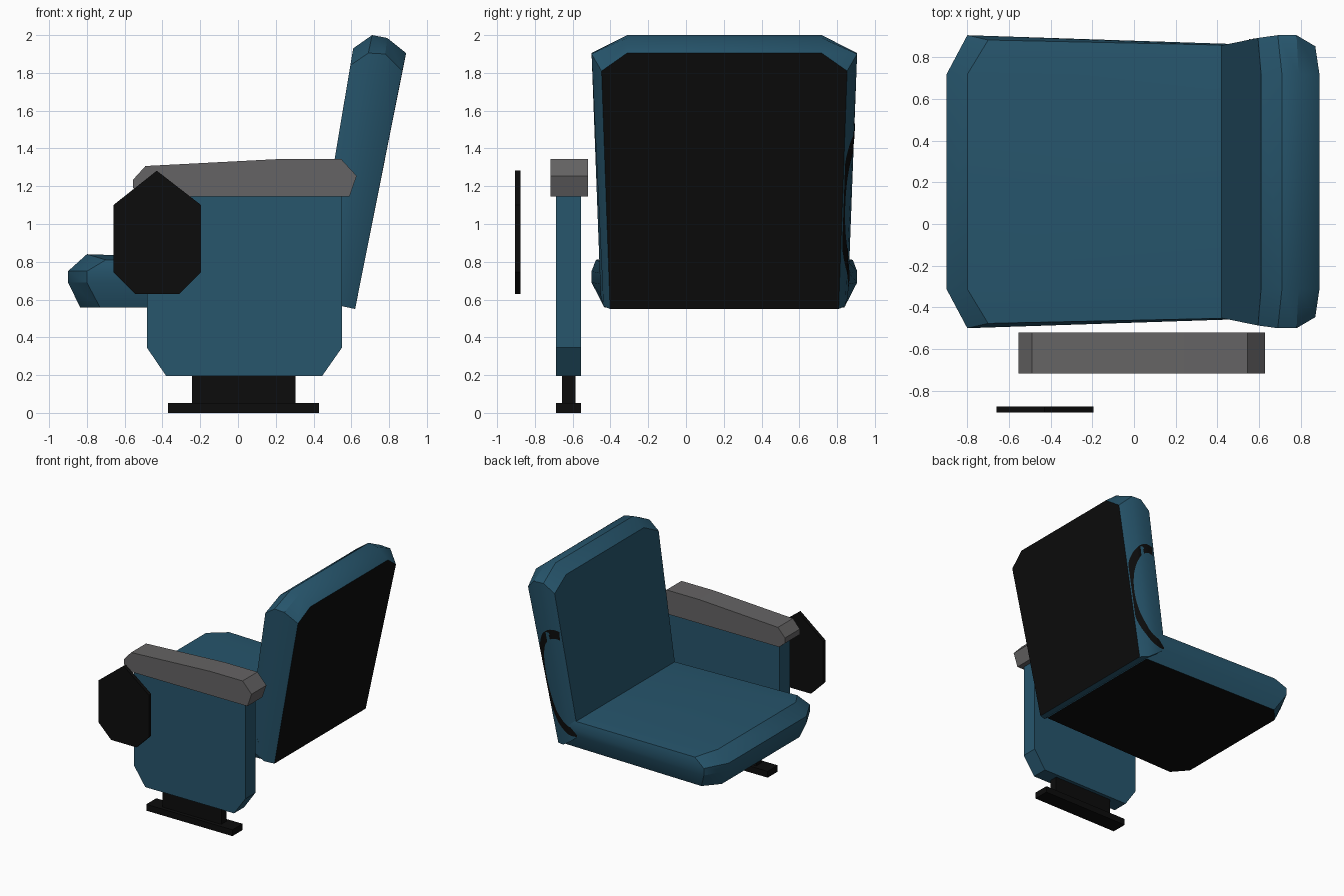
import bpy, bmesh, math
from mathutils import Vector
from mathutils.bvhtree import BVHTree

if "Cube" in bpy.data.objects:
    bpy.data.objects.remove(bpy.data.objects["Cube"])


def material(name, rgb):
    m = bpy.data.materials.new(name)
    m.diffuse_color = (*rgb, 1)
    m.use_nodes = True
    m.node_tree.nodes["Principled BSDF"].inputs["Base Color"].default_value = m.diffuse_color
    return m


BLUE = material("blue fabric", (0.020, 0.092, 0.152))
GREY = material("grey armrest", (0.13, 0.126, 0.128))
BLACK = material("black", (0.0038, 0.0038, 0.0038))
CY = 0.203  # centre line of the cushions


def finish(name, bm, mats, recalc=True):
    if recalc:
        bmesh.ops.recalc_face_normals(bm, faces=bm.faces[:])
    me = bpy.data.meshes.new(name)
    bm.to_mesh(me)
    bm.free()
    ob = bpy.data.objects.new(name, me)
    bpy.context.collection.objects.link(ob)
    for m in mats:
        me.materials.append(m)
    return ob


def prism(name, pts, y0, y1, mat):
    """Extrude an x-z outline from y0 to y1."""
    bm = bmesh.new()
    f = bm.faces.new([bm.verts.new((x, y0, z)) for x, z in pts])
    ex = bmesh.ops.extrude_face_region(bm, geom=[f])
    vs = [g for g in ex["geom"] if isinstance(g, bmesh.types.BMVert)]
    bmesh.ops.translate(bm, vec=(0, y1 - y0, 0), verts=vs)
    return finish(name, bm, [mat])


def box(name, x0, x1, y0, y1, z0, z1, mat):
    return prism(name, [(x0, z0), (x1, z0), (x1, z1), (x0, z1)], y0, y1, mat)


def cushion(name, rings):
    """Loft rings of (x, z, half width): free end, corner, inner end. Last cap is black."""
    bm = bmesh.new()
    loops = []
    for end, corner, rear in rings:
        half = [end, corner, rear, (rear[0], rear[1], 0.515)]
        left = [bm.verts.new((x, CY - h, z)) for x, z, h in half]
        right = [bm.verts.new((x, CY + h, z)) for x, z, h in reversed(half)]
        loops.append(left + right)
    for a, b in zip(loops, loops[1:]):
        for i in range(8):
            j = (i + 1) % 8
            bm.faces.new((a[i], a[j], b[j], b[i]))
    for loop in (loops[0], loops[-1]):
        for ids in ((0, 1, 2, 3), (0, 3, 4, 7), (4, 5, 6, 7)):
            f = bm.faces.new([loop[i] for i in ids])
            f.material_index = int(loop is loops[-1])
    ob = finish(name, bm, [BLUE, BLACK])
    bpy.ops.object.select_all(action='DESELECT')
    ob.select_set(True)
    bpy.context.view_layer.objects.active = ob
    bpy.ops.object.shade_smooth_by_angle(angle=math.radians(30))
    return ob


# Foot, post and side panel
box("foot_plate", -0.37, 0.43, -0.688, -0.555, 0, 0.053, BLACK)
box("foot_post", -0.243, 0.305, -0.657, -0.585, 0.05, 0.2, BLACK)
prism("side_panel", [(-0.482, 1.15), (-0.482, 0.345), (-0.38, 0.195), (0.445, 0.195),
                     (0.55, 0.345), (0.55, 1.15)], -0.688, -0.555, BLUE)

# Armrest
prism("armrest", [(-0.555, 1.235), (-0.49, 1.307), (0.24, 1.345), (0.545, 1.345),
                  (0.628, 1.255), (0.59, 1.145), (-0.5, 1.145), (-0.555, 1.19)],
      -0.718, -0.52, GREY)

# Seven-sided plate in front of the side panel
prism("end_plate", [(-0.43, 1.282), (-0.66, 1.1), (-0.66, 0.745), (-0.545, 0.63),
                    (-0.31, 0.63), (-0.195, 0.745), (-0.195, 1.1)], -0.905, -0.875, BLACK)

# Seat cushion, top to black underside
cushion("seat", [
    [(-0.80, 0.84, 0.515), (-0.70, 0.81, 0.68), (0.45, 0.80, 0.655)],
    [(-0.90, 0.75, 0.515), (-0.80, 0.75, 0.703), (0.50, 0.74, 0.66)],
    [(-0.90, 0.69, 0.515), (-0.80, 0.69, 0.703), (0.52, 0.68, 0.65)],
    [(-0.835, 0.558, 0.515), (-0.73, 0.558, 0.635), (0.55, 0.558, 0.605)]])

# Backrest cushion, front to black rear
back = cushion("backrest", [
    [(0.61, 1.93, 0.515), (0.595, 1.84, 0.69), (0.40, 0.68, 0.65)],
    [(0.71, 2.00, 0.515), (0.69, 1.905, 0.703), (0.47, 0.62, 0.655)],
    [(0.79, 1.985, 0.515), (0.78, 1.90, 0.703), (0.55, 0.565, 0.64)],
    [(0.89, 1.905, 0.515), (0.87, 1.81, 0.65), (0.62, 0.55, 0.605)]])

# Curved black stripe laid on the +y side of the backrest
tree = BVHTree.FromPolygons([v.co for v in back.data.vertices],
                            [list(p.vertices) for p in back.data.polygons])


def on_side(u, z):
    front = 0.42 + (z - 0.8) * 0.168
    rear = 0.62 + (z - 0.55) * 0.2
    x = front + min(max(u, 0.03), 0.97) * (rear - front)
    hit, normal, _, _ = tree.ray_cast(Vector((x, 2, z)), Vector((0, -1, 0)))
    return hit + Vector((0, 0.004, 0))


bm = bmesh.new()
prev = None
for i in range(41):
    t = math.radians(100 - 5 * i)
    row = [bm.verts.new(on_side(0.2 + (0.70 + 0.05 * k) * math.cos(t),
                                1.1 + (0.36 + 0.018 * k) * math.sin(t))) for k in range(5)]
    if prev:
        for k in range(4):
            bm.faces.new((prev[k], prev[k + 1], row[k + 1], row[k]))
    prev = row
bmesh.ops.recalc_face_normals(bm, faces=bm.faces[:])
if sum(f.normal.y for f in bm.faces) < 0:
    bmesh.ops.reverse_faces(bm, faces=bm.faces[:])
finish("side_stripe", bm, [BLACK], recalc=False)
